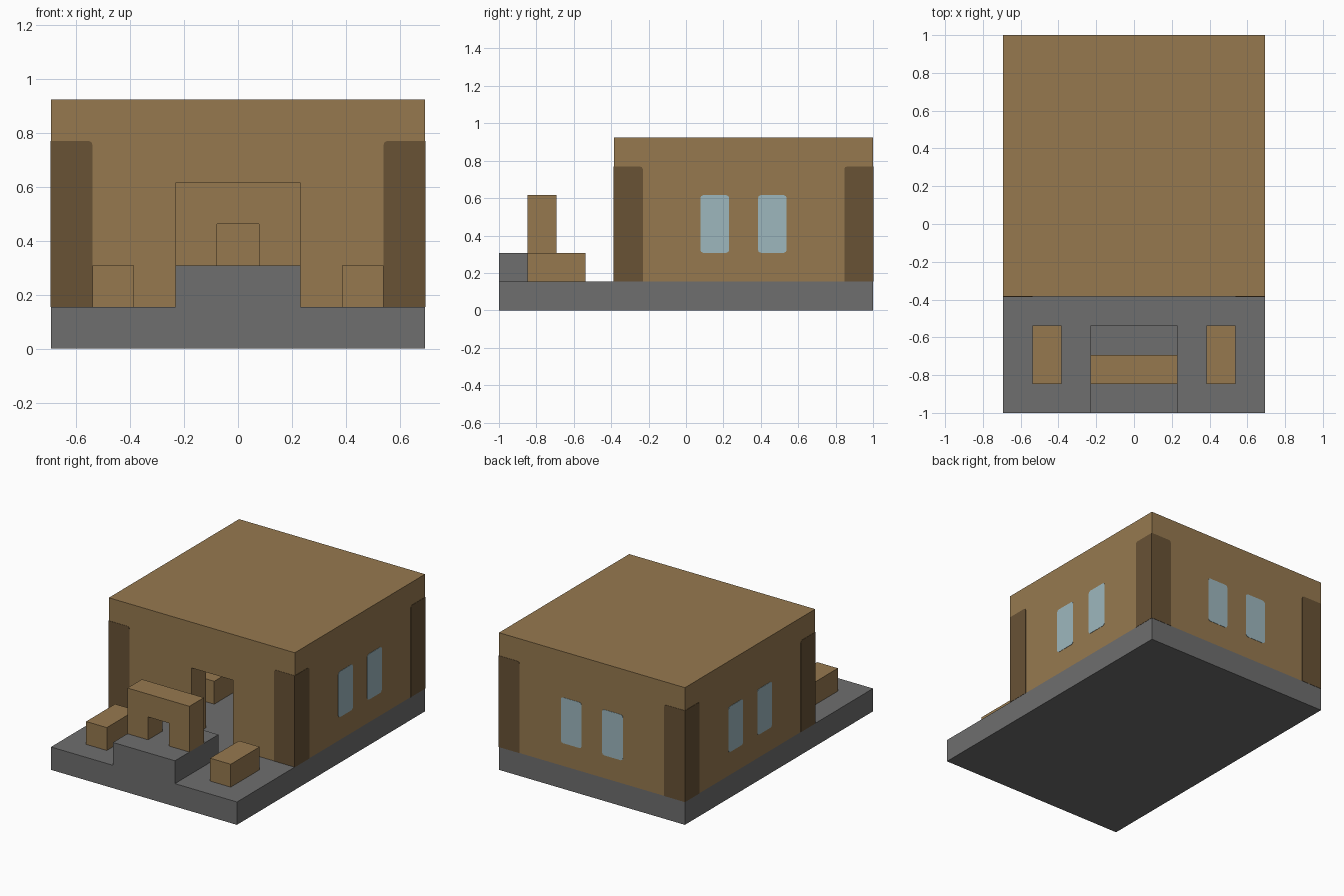
import bpy
import bmesh
from mathutils import Vector

old = bpy.data.objects.get("Cube")
if old:
    bpy.data.objects.remove(old, do_unlink=True)

U = 2 / 13      # one block of the building grid
SKIN = 0.012    # half thickness of painted plates, in blocks


def material(name, rgb):
    m = bpy.data.materials.new(name)
    m.use_nodes = True
    m.diffuse_color = (*rgb, 1)
    bsdf = m.node_tree.nodes["Principled BSDF"]
    bsdf.inputs["Base Color"].default_value = (*rgb, 1)
    bsdf.inputs["Roughness"].default_value = 0.9
    return m


clay = material("clay brown", (0.305, 0.191, 0.078))
timber = material("dark timber", (0.138, 0.084, 0.036))
stone = material("stone grey", (0.156, 0.156, 0.156))
glass = material("pale glass", (0.337, 0.474, 0.515))


def box(name, x, y, z, mat, rounded=None, radius=0.1):
    """Box from (min, max) block ranges; edges accepted by `rounded` are bevelled."""
    bm = bmesh.new()
    bmesh.ops.create_cube(bm, size=1)
    for v in bm.verts:
        v.co = Vector((r[0] + (c + 0.5) * (r[1] - r[0])) * U
                      for r, c in zip((x, y, z), v.co))
    if rounded:
        edges = [e for e in bm.edges if rounded(e)]
        bmesh.ops.bevel(bm, geom=edges, offset=radius * U, segments=2,
                        profile=0.5, affect='EDGES')
    mesh = bpy.data.meshes.new(name)
    bm.to_mesh(mesh)
    bm.free()
    mesh.materials.append(mat)
    obj = bpy.data.objects.new(name, mesh)
    bpy.context.collection.objects.link(obj)
    return obj


def carve(obj, *cutters):
    """Subtract cutters from a box and discard them."""
    for c in cutters:
        mod = obj.modifiers.new("carve", 'BOOLEAN')
        mod.operation, mod.solver, mod.object = 'DIFFERENCE', 'EXACT', c
    bpy.context.view_layer.update()
    evaluated = obj.evaluated_get(bpy.context.evaluated_depsgraph_get())
    mesh = bpy.data.meshes.new_from_object(evaluated)
    obj.modifiers.clear()
    obj.data = mesh
    for c in cutters:
        bpy.data.objects.remove(c, do_unlink=True)


def plate(name, axis, side, along, z, mat, rounded):
    """Thin plate on a wall: axis 0 is a side wall, axis 1 the front or back."""
    wall = side * 4.5 + (2 if axis else 0)
    depth = (wall - SKIN, wall + SKIN)
    x, y = (along, depth) if axis else (depth, along)
    return box(name, x, y, z, mat, lambda e: rounded(e, axis))


def through_edge(e, axis):
    d = e.verts[0].co - e.verts[1].co
    return abs(d[axis]) > 0.99 * d.length


# Ground slab and raised plinth
box("base_slab", (-4.5, 4.5), (-6.5, 6.5), (0, 1), stone)
box("plinth", (-1.5, 1.5), (-6.5, -3.5), (1, 2), stone)

# Hollow building with an open doorway
house = box("building", (-4.5, 4.5), (-2.5, 6.5), (1, 6), clay)
carve(house,
      box("room_cutter", (-3.5, 3.5), (-1.5, 5.5), (0.5, 5), clay),
      box("door_cutter", (-0.5, 1.5), (-3, -1), (0.5, 4), clay))
box("indoor_bench", (-3.5, -1.5), (0.5, 3.5), (1, 2), clay)

# Arch on the plinth
arch = box("arch", (-1.5, 1.5), (-5.5, -4.5), (2, 4), clay)
carve(arch, box("arch_cutter", (-0.5, 0.5), (-6, -4), (1.5, 3), clay))

# Benches either side of the plinth
for label, x in (("right", (-3.5, -2.5)), ("left", (2.5, 3.5))):
    box(label + "_bench", x, (-5.5, -3.5), (1, 2), clay)

# Corner posts, painted on both walls of every corner
for axis in (0, 1):
    mid = 0 if axis else 2
    for side in (-1, 1):
        for end in (-1, 1):
            along = sorted((mid + end * 3.5, mid + end * 4.5))

            def inner_top(e, a):
                c = (e.verts[0].co + e.verts[1].co) / 2 / U
                return (through_edge(e, a) and c.z > 4
                        and abs(c[1 - a] - mid) < 4)

            plate("corner_post", axis, side, along, (1, 5), timber, inner_top)

# Paired windows on the sides and back
for axis, side, starts in ((0, -1, (0.5, 2.5)), (0, 1, (0.5, 2.5)), (1, 1, (-1.5, 0.5))):
    for s in starts:
        plate("window", axis, side, (s, s + 1), (2, 4), glass, through_edge)
